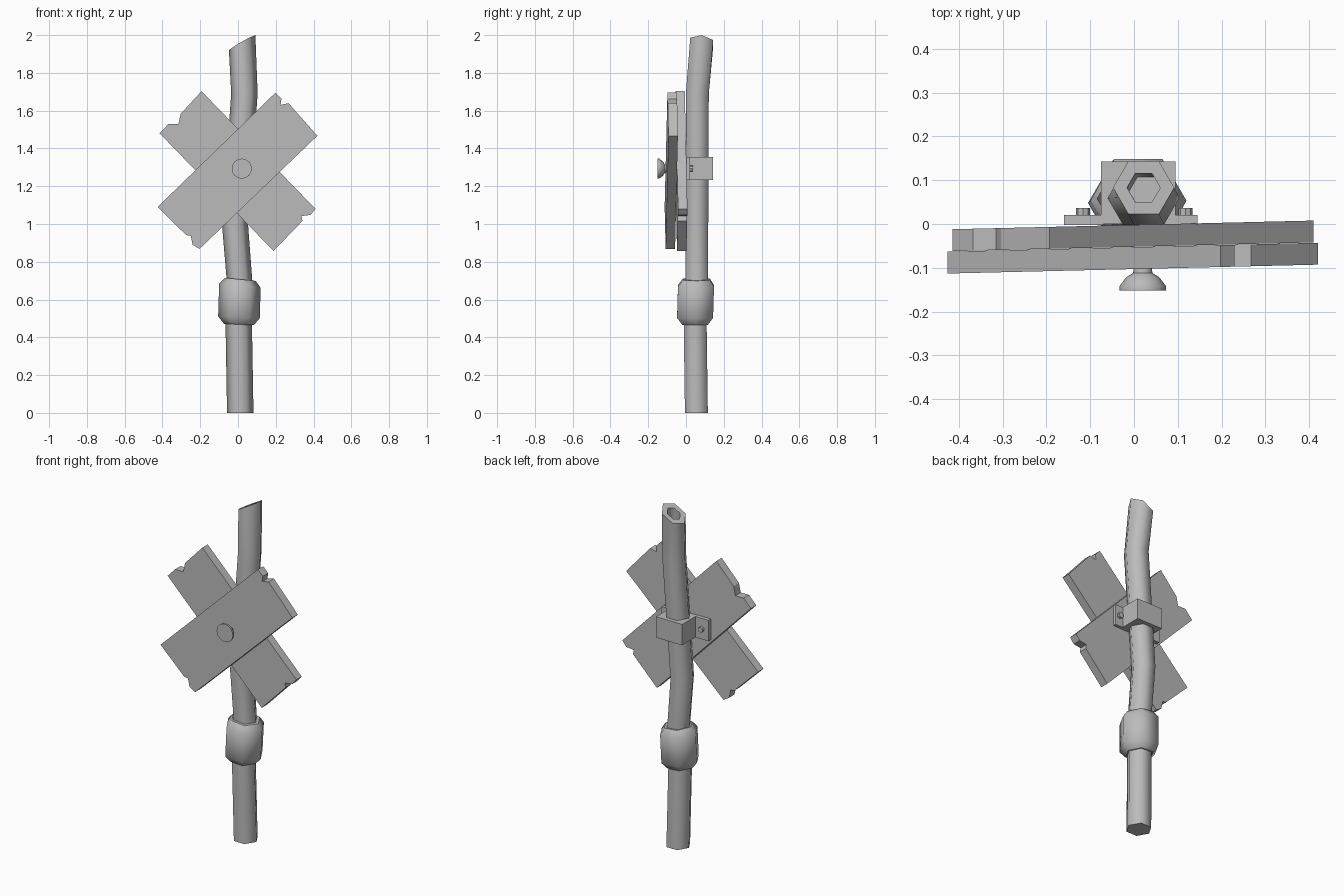
import bpy, bmesh, math
from math import cos, sin, pi, radians

if "Cube" in bpy.data.objects:
    bpy.data.objects.remove(bpy.data.objects["Cube"], do_unlink=True)

grey = bpy.data.materials.new("plain grey")
grey.use_nodes = True
grey.diffuse_color = (0.5, 0.5, 0.5, 1)
grey.node_tree.nodes["Principled BSDF"].inputs["Base Color"].default_value = (0.5, 0.5, 0.5, 1)


def finish(name, bm, smooth=None):
    bmesh.ops.recalc_face_normals(bm, faces=bm.faces)
    mesh = bpy.data.meshes.new(name)
    bm.to_mesh(mesh)
    bm.free()
    obj = bpy.data.objects.new(name, mesh)
    bpy.context.collection.objects.link(obj)
    mesh.materials.append(grey)
    if smooth:
        bpy.ops.object.select_all(action="DESELECT")
        obj.select_set(True)
        bpy.context.view_layer.objects.active = obj
        bpy.ops.object.shade_smooth_by_angle(angle=radians(smooth))
    return obj


def loft(name, rings, smooth=None):
    """Skin a list of point rings and cap both ends."""
    bm = bmesh.new()
    loops = [[bm.verts.new(p) for p in ring] for ring in rings]
    for a, b in zip(loops, loops[1:]):
        for i in range(len(a)):
            j = (i + 1) % len(a)
            bm.faces.new((a[i], a[j], b[j], b[i]))
    bm.faces.new(loops[0])
    bm.faces.new(loops[-1])
    return finish(name, bm, smooth)


def hex_ring(x, y, z, r, slope_x=0, slope_y=0):
    """Hexagon around the pipe axis, its plane tilted by the slopes."""
    pts = []
    for k in range(6):
        dx, dy = r * cos(k * pi / 3), r * sin(k * pi / 3)
        pts.append((x + dx, y + dy, z + slope_x * dx + slope_y * dy))
    return pts


def round_ring(x, y, z, r, n):
    return [(x + r * cos(k * 2 * pi / n), y, z + r * sin(k * 2 * pi / n)) for k in range(n)]


def box(name, x0, x1, y0, y1, z0, z1):
    return loft(name, [[(x0, y0, z), (x1, y0, z), (x1, y1, z), (x0, y1, z)] for z in (z0, z1)])


def plank(name, outline, y_front, y_back):
    """Notched board, leaning slightly backwards towards the left side."""
    return loft(name, [[(x, y + 0.024 * x, z) for x, z in outline] for y in (y_front, y_back)])


# Pipe: straight foot, then a bent hollow upper length with a slanted cut
loft("lower_pipe", [hex_ring(0.012, 0.055, 0, 0.07),
                    hex_ring(0.003, 0.048, 0.52, 0.07)], 65)
loft("upper_pipe", [hex_ring(0.012, 0.057, 0.65, 0.068, -0.1),
                    hex_ring(-0.016, 0.058, 1.0, 0.069),
                    hex_ring(0.034, 0.06, 1.69, 0.07),
                    hex_ring(0.022, 0.083, 1.96, 0.07, 0.57, -0.1),
                    hex_ring(0.022, 0.083, 1.96, 0.038, 0.57, -0.1),
                    hex_ring(0.027, 0.075, 1.86, 0.038, 0.57, -0.1)], 65)

# Coupling sleeve
loft("coupling", [hex_ring(0.004, 0.048, 0.468, 0.078, -0.05),
                  hex_ring(0.005, 0.048, 0.505, 0.11, -0.05),
                  hex_ring(0.010, 0.053, 0.672, 0.11, -0.1),
                  hex_ring(0.012, 0.055, 0.707, 0.082, -0.1)], 50)

# Crossed boards with broken ends
plank("front_board", [(0.198, 1.695), (0.23, 1.663), (0.225, 1.63), (0.267, 1.64), (0.42, 1.467),
                      (-0.204, 0.868), (-0.24, 0.89), (-0.25, 0.937), (-0.275, 0.942),
                      (-0.426, 1.09)], -0.103, -0.053)
plank("rear_board", [(-0.193, 1.703), (-0.304, 1.583), (-0.315, 1.53), (-0.368, 1.53), (-0.415, 1.48),
                     (0.188, 0.857), (0.341, 1.016), (0.336, 1.042), (0.384, 1.048),
                     (0.41, 1.08)], -0.052, -0.002)

# Bolt through the boards
loft("bolt", [round_ring(0.02, y, 1.293, r, 16) for y, r in
              ((-0.152, 0.053), (-0.142, 0.053), (-0.122, 0.038), (-0.112, 0.022), (-0.09, 0.02))], 40)

# Clamp behind the pipe with a flange and a screw on each side
box("clamp", -0.075, 0.095, 0.0, 0.143, 1.232, 1.355)
for side, x0, x1, sx in (("right", -0.16, -0.07, -0.117), ("left", 0.09, 0.145, 0.118)):
    box(side + "_flange", x0, x1, -0.002, 0.02, 1.232, 1.355)
    loft(side + "_screw", [round_ring(sx, y, 1.293, 0.016, 8) for y in (0.015, 0.036)])
